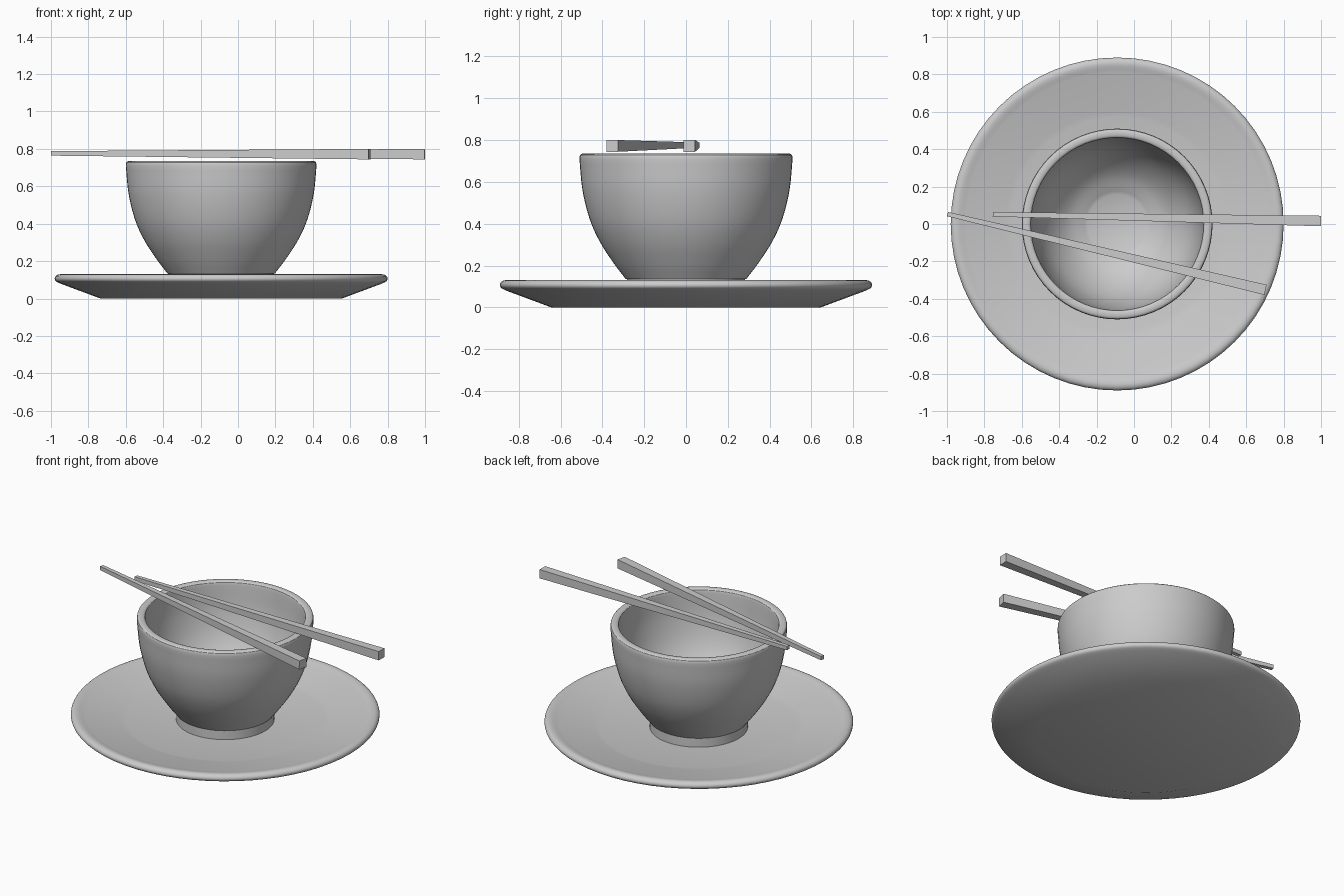
import bpy, bmesh, math
from mathutils import Vector

cube = bpy.data.objects.get("Cube")
if cube:
    bpy.data.objects.remove(cube, do_unlink=True)

CENTRE_X = -0.09

ceramic = bpy.data.materials.new("plain_grey")
ceramic.use_nodes = True
GREY = (0.6, 0.6, 0.6, 1)
ceramic.diffuse_color = GREY
ceramic.node_tree.nodes["Principled BSDF"].inputs["Base Color"].default_value = GREY


def add_object(name, bm, smooth):
    bmesh.ops.recalc_face_normals(bm, faces=bm.faces)
    mesh = bpy.data.meshes.new(name)
    bm.to_mesh(mesh)
    bm.free()
    obj = bpy.data.objects.new(name, mesh)
    bpy.context.collection.objects.link(obj)
    mesh.materials.append(ceramic)
    if smooth:
        bpy.ops.object.select_all(action='DESELECT')
        obj.select_set(True)
        bpy.context.view_layer.objects.active = obj
        bpy.ops.object.shade_smooth_by_angle(angle=math.radians(30))
    return obj


def curve(points, steps=6):
    """Smooth (Catmull-Rom) line through profile points."""
    pts = [Vector(p) for p in points]
    pts = [2 * pts[0] - pts[1]] + pts + [2 * pts[-1] - pts[-2]]
    out = []
    for a, b, c, d in zip(pts, pts[1:], pts[2:], pts[3:]):
        for i in range(steps):
            t = i / steps
            out.append(0.5 * (2 * b + (c - a) * t + (2 * a - 5 * b + 4 * c - d) * t * t
                              + (3 * b - a - 3 * c + d) * t ** 3))
    return out + [pts[-2]]


def lathe(name, profile, segments=64):
    """Revolve (radius, height) points that start and end on the axis."""
    bm = bmesh.new()
    verts = [bm.verts.new((r, 0, z)) for r, z in profile]
    edges = [bm.edges.new(pair) for pair in zip(verts, verts[1:])]
    bmesh.ops.spin(bm, geom=verts + edges, cent=(0, 0, 0), axis=(0, 0, 1),
                   angle=math.tau, steps=segments, use_merge=True)
    bmesh.ops.remove_doubles(bm, verts=bm.verts, dist=0.0001)
    obj = add_object(name, bm, True)
    obj.location.x = CENTRE_X
    return obj


def chopstick(name, tip, butt, tip_width=0.024, butt_width=0.056):
    """Square tapered stick between two end centres."""
    tip, butt = Vector(tip), Vector(butt)
    along = (butt - tip).normalized()
    side = Vector((0, 0, 1)).cross(along).normalized()
    up = along.cross(side)
    bm = bmesh.new()
    rings = []
    for end, width in ((tip, tip_width), (butt, butt_width)):
        rings.append([bm.verts.new(end + (side * a + up * b) * width / 2)
                      for a, b in ((-1, -1), (1, -1), (1, 1), (-1, 1))])
    for ring in rings:
        bm.faces.new(ring)
    for i in range(4):
        j = (i + 1) % 4
        bm.faces.new((rings[0][i], rings[0][j], rings[1][j], rings[1][i]))
    return add_object(name, bm, False)


# Saucer: flat base, flared underside, rolled rim, shallow well
rim = curve([(0.855, 0.078), (0.883, 0.092), (0.89, 0.108), (0.88, 0.124),
             (0.855, 0.13), (0.81, 0.118)], 3)
lathe("saucer", [(0, 0), (0.645, 0)] + rim + [(0.6, 0.083), (0.57, 0.076), (0, 0.076)])

# Bowl: foot ring, curved outer wall, rounded lip, hollow inside with flat floor
outer = curve([(0.288, 0.135), (0.345, 0.21), (0.41, 0.31), (0.46, 0.42),
               (0.495, 0.56), (0.51, 0.71)])
lip = curve([(0.51, 0.71), (0.507, 0.728), (0.495, 0.735), (0.475, 0.735),
             (0.463, 0.728), (0.46, 0.71)], 2)
inner = curve([(0.46, 0.71), (0.446, 0.56), (0.41, 0.42), (0.35, 0.31),
               (0.265, 0.22), (0.158, 0.16)])
lathe("bowl", [(0, 0.07), (0.283, 0.07), (0.283, 0.135)] + outer + lip[1:-1]
      + inner + [(0, 0.16)])

# Chopsticks resting across the lip
chopstick("chopstick_back", (-0.755, 0.052, 0.775), (0.999, 0.016, 0.772))
chopstick("chopstick_front", (-0.997, 0.053, 0.776), (0.703, -0.352, 0.772))
